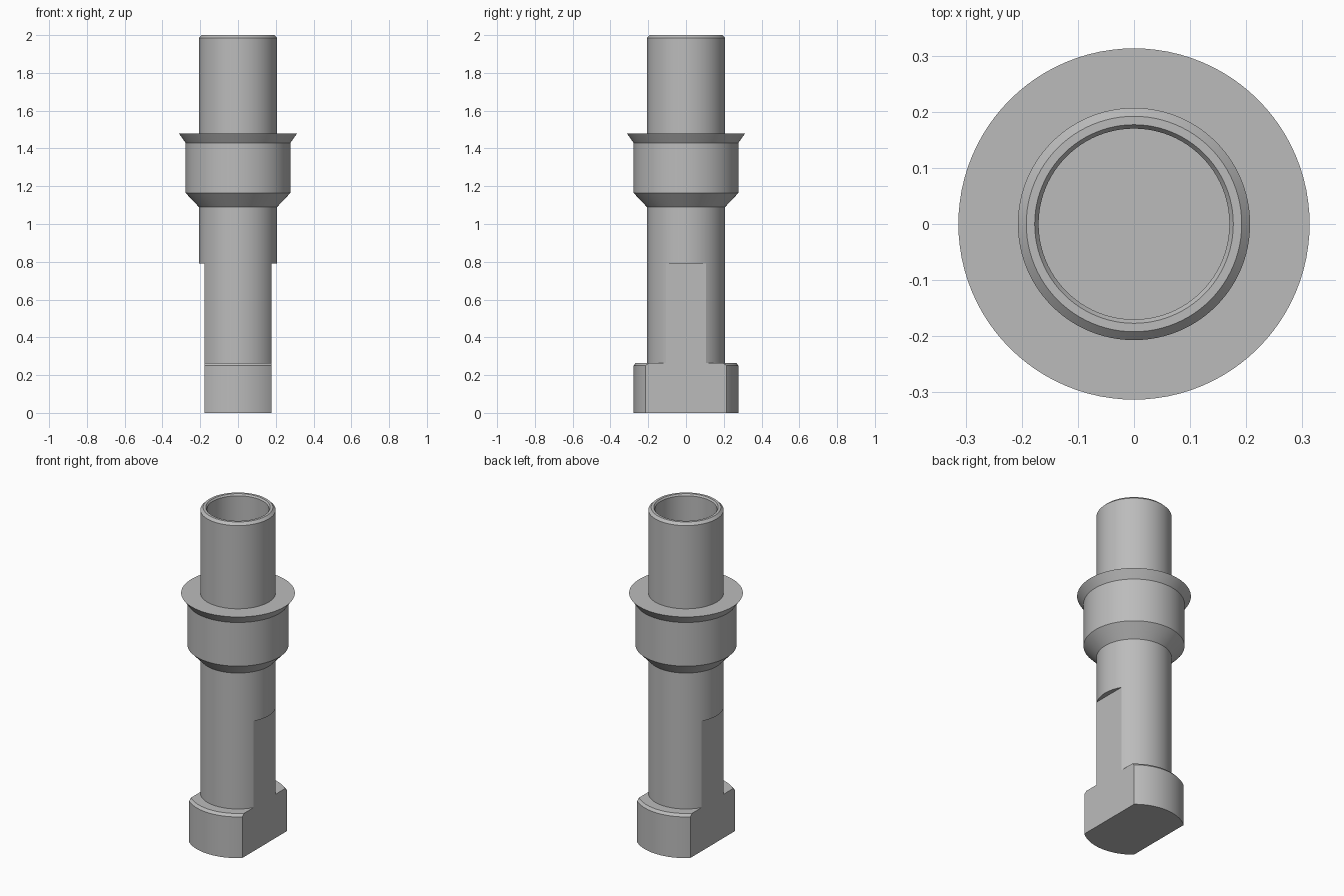
import bpy, bmesh, math

cube = bpy.data.objects.get("Cube")
if cube:
    bpy.data.objects.remove(cube, do_unlink=True)

SEGMENTS = 96
FLAT_X = 0.178
FLAT_TOP = 0.79

grey = bpy.data.materials.new("plain grey")
grey.use_nodes = True
colour = (0.5, 0.5, 0.5, 1)
grey.diffuse_color = colour
grey.node_tree.nodes["Principled BSDF"].inputs["Base Color"].default_value = colour


def lathe(name, profile):
    """Spin a closed (radius, height) profile that starts and ends on the axis."""
    bm = bmesh.new()
    verts = [bm.verts.new((r, 0, z)) for r, z in profile]
    edges = [bm.edges.new(pair) for pair in zip(verts, verts[1:])]
    bmesh.ops.spin(bm, geom=verts + edges, axis=(0, 0, 1), cent=(0, 0, 0),
                   angle=math.tau, steps=SEGMENTS)
    bmesh.ops.remove_doubles(bm, verts=bm.verts, dist=1e-4)
    bmesh.ops.recalc_face_normals(bm, faces=bm.faces)
    mesh = bpy.data.meshes.new(name)
    bm.to_mesh(mesh)
    bm.free()
    mesh.materials.append(grey)
    obj = bpy.data.objects.new(name, mesh)
    bpy.context.collection.objects.link(obj)
    return obj


# Turned body: base, shaft, collar, flared flange and hollow spigot
body = lathe("turned_body", [
    (0, 0), (0.278, 0), (0.278, 0.25), (0.265, 0.265), (0.207, 0.265),
    (0.207, 1.09), (0.278, 1.165), (0.278, 1.43), (0.313, 1.48),
    (0.207, 1.48), (0.207, 1.985), (0.192, 2.0), (0.177, 2.0),
    (0.17, 1.99), (0.17, 1.2), (0, 1.2),
])

# Side flats milled through the base and lower shaft
for side in (-1, 1):
    bpy.ops.mesh.primitive_cube_add(size=1, location=(side * (FLAT_X + 0.25), 0, FLAT_TOP - 0.5))
    cutter = bpy.context.object
    cutter.name = "flat_cutter"
    cutter.scale = (0.5, 1, 1)
    cutter.hide_render = True
    cut = body.modifiers.new("side_flat", 'BOOLEAN')
    cut.operation = 'DIFFERENCE'
    cut.solver = 'EXACT'
    cut.object = cutter
    bpy.ops.object.select_all(action='DESELECT')
    body.select_set(True)
    bpy.context.view_layer.objects.active = body
    bpy.ops.object.modifier_apply(modifier=cut.name)
    bpy.data.objects.remove(cutter, do_unlink=True)

# Smooth round surfaces, crisp machined edges
bpy.ops.object.shade_smooth_by_angle(angle=math.radians(25))
